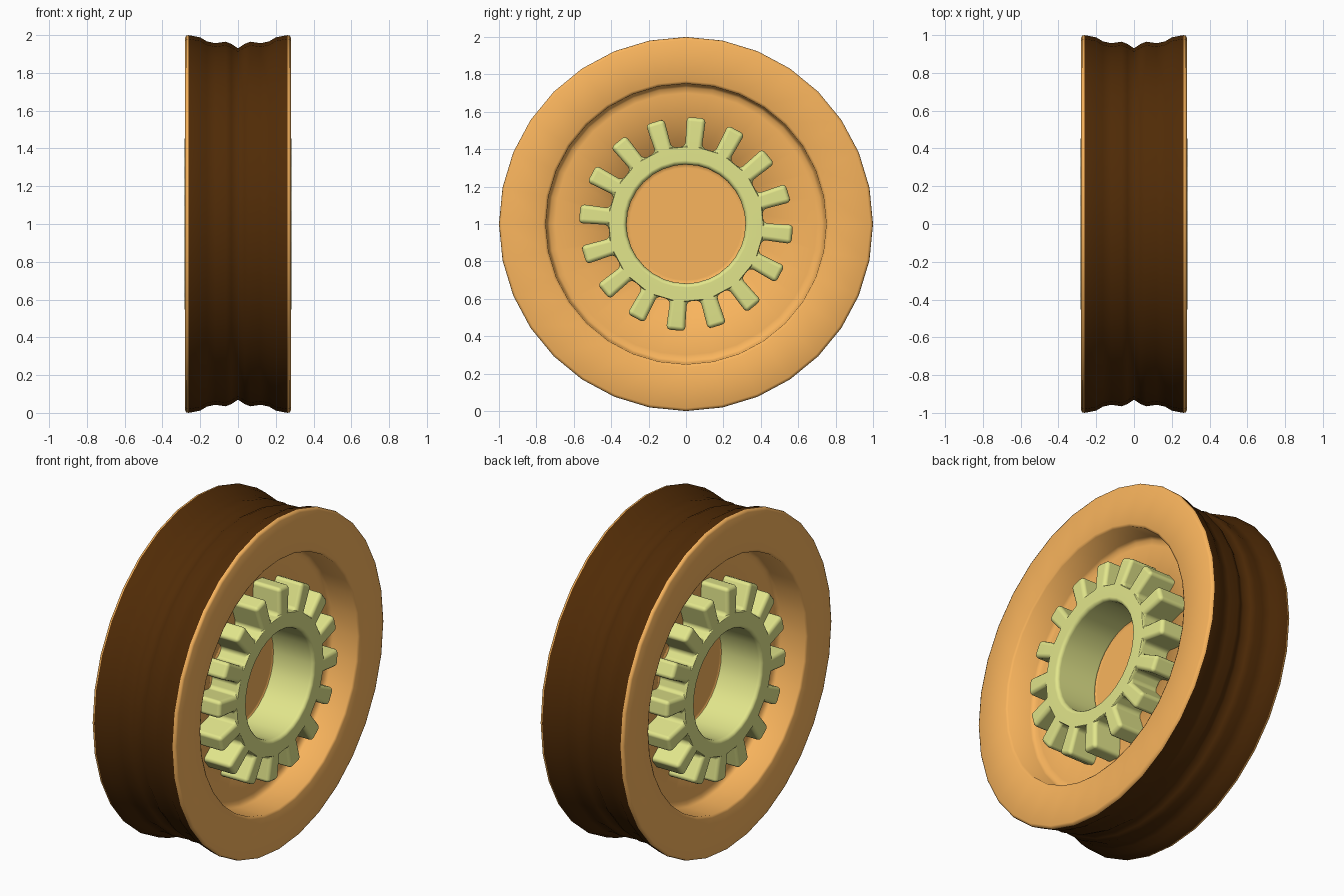
import bpy, bmesh, math

if "Cube" in bpy.data.objects:
    bpy.data.objects.remove(bpy.data.objects["Cube"])

def material(name, rgb):
    m = bpy.data.materials.new(name)
    m.diffuse_color = (*rgb, 1)
    m.use_nodes = True
    m.node_tree.nodes["Principled BSDF"].inputs["Base Color"].default_value = m.diffuse_color
    return m

BROWN = material("dark_brown", (0.08, 0.024, 0.002))
ORANGE = material("orange", (0.95, 0.46, 0.11))
GREEN = material("pale_green", (0.76, 0.79, 0.26))

def finish(name, bm, mat, turn=0):
    bmesh.ops.remove_doubles(bm, verts=bm.verts, dist=1e-5)
    bmesh.ops.recalc_face_normals(bm, faces=bm.faces)
    me = bpy.data.meshes.new(name)
    bm.to_mesh(me)
    bm.free()
    me.materials.append(mat)
    me.polygons.foreach_set("use_smooth", [True] * len(me.polygons))
    ob = bpy.data.objects.new(name, me)
    bpy.context.collection.objects.link(ob)
    ob.location.z = 1
    ob.rotation_euler.z = turn
    return ob

def lathe(name, profile, mat, turn=0, sides=32):
    # spin (x, radius) points about the x axis
    bm = bmesh.new()
    vs = [bm.verts.new((x, 0, r)) for x, r in profile]
    es = [bm.edges.new(p) for p in zip(vs, vs[1:])]
    bmesh.ops.spin(bm, geom=vs + es, cent=(0, 0, 0), axis=(1, 0, 0),
                   angle=2 * math.pi, steps=sides, use_merge=True)
    return finish(name, bm, mat, turn)

def gear(name, turn):
    n, x0, x1 = 16, 0.07, 0.284
    bore, root, tip = 0.318, 0.415, 0.573
    bm = bmesh.new()

    def pt(r, a):
        return bm.verts.new((x1, r * math.sin(a), r * math.cos(a)))

    rings = []
    for i in range(n):
        c = math.radians(5.6) + i * 2 * math.pi / n
        h, t = 0.045 / root, 0.051 / tip
        rings.append([pt(bore, c - h), pt(bore, c + h), pt(root, c - h),
                      pt(root, c + h), pt(tip, c - t), pt(tip, c + t)])
    for i, (a, b, c, d, e, f) in enumerate(rings):
        nxt = rings[(i + 1) % n]
        bm.faces.new((a, b, d, c))
        bm.faces.new((c, d, f, e))
        bm.faces.new((b, nxt[0], nxt[2], d))
    # thickness towards the wheel centre, the bore reaching deepest
    ext = bmesh.ops.extrude_face_region(bm, geom=bm.faces[:], use_keep_orig=True)
    for v in ext["geom"]:
        if isinstance(v, bmesh.types.BMVert):
            v.co.x = 0.0 if v.co.yz.length < 0.37 else x0
    # teeth sit slightly lower than the ring
    for r in rings:
        for v in r[4:]:
            v.co.x -= 0.008
    ob = finish(name, bm, GREEN, turn)
    bv = ob.modifiers.new("round_edges", "BEVEL")
    bv.width, bv.segments, bv.limit_method = 0.022, 3, "ANGLE"
    bv.angle_limit = math.radians(35)
    bv.harden_normals = True
    return ob

# grooved running surface
half = [(0.262, 1.0), (0.2, 0.988), (0.165, 0.967), (0.12, 0.957),
        (0.065, 0.965), (0.035, 0.953)]
lathe("tread", [(-x, r) for x, r in half] + [(0, 0.93)] + half[::-1], BROWN)

# rim flange, recess and hub floor on each side
side = [(0.262, 1.0), (0.274, 0.997), (0.28, 0.985), (0.28, 0.765), (0.272, 0.75),
        (0.12, 0.745), (0.103, 0.73), (0.1, 0.70), (0.1, 0.33), (0.01, 0.33),
        (0.01, 0.3), (0.01, 0.0)]
for label, turn in (("right", 0), ("left", math.pi)):
    lathe("rim_" + label, side, ORANGE, turn)
    gear("gear_" + label, turn)
